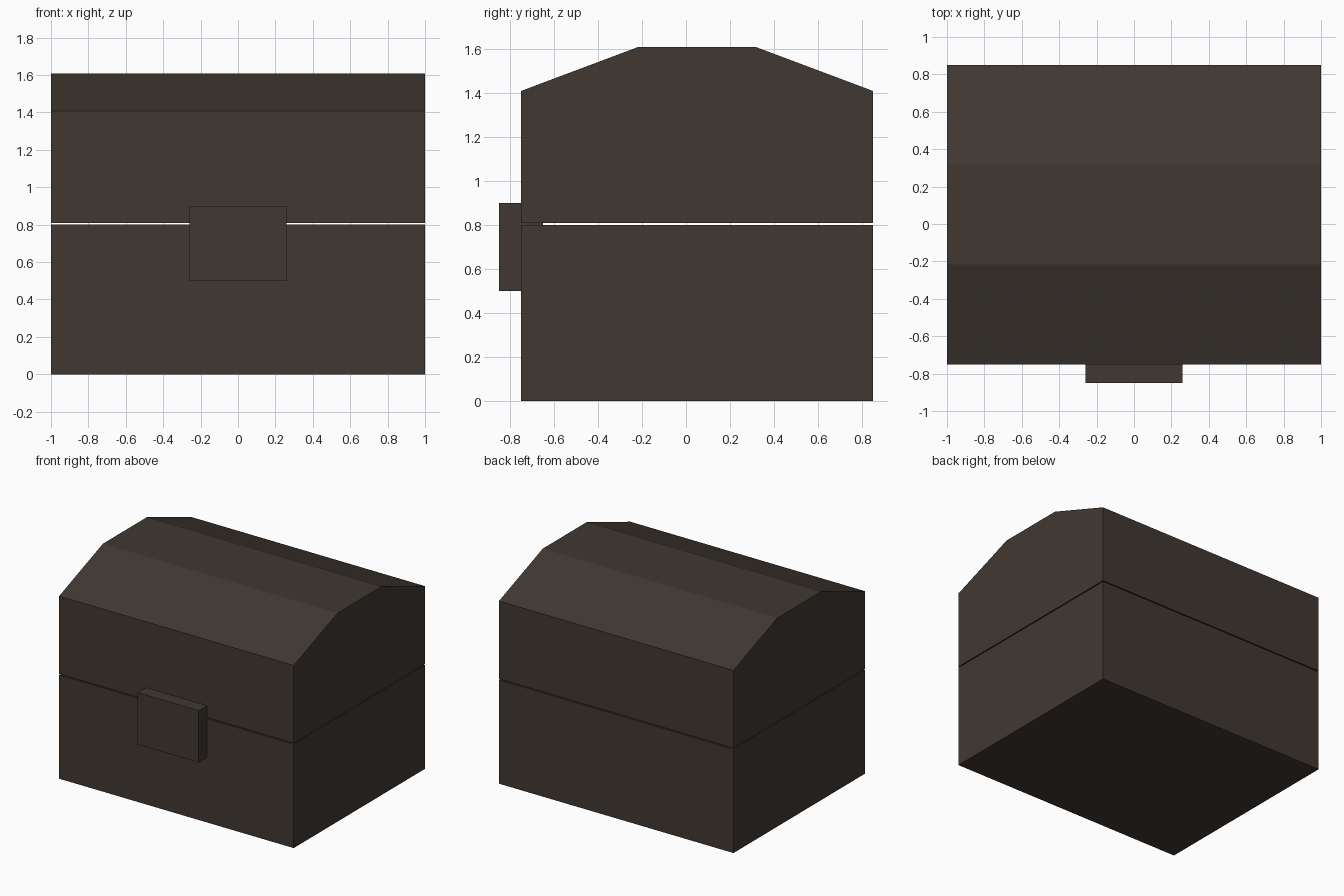
import bpy

if "Cube" in bpy.data.objects:
    bpy.data.objects.remove(bpy.data.objects["Cube"])

# Single dark wood colour
wood = bpy.data.materials.new("dark_brown_wood")
wood.diffuse_color = (0.052, 0.040, 0.031, 1)
wood.use_nodes = True
wood.node_tree.nodes["Principled BSDF"].inputs["Base Color"].default_value = wood.diffuse_color


def extrude_profile(name, profile, x0, x1):
    """Solid made by sweeping a (y, z) profile along x."""
    n = len(profile)
    verts = [(x, y, z) for x in (x0, x1) for y, z in profile]
    faces = [tuple(reversed(range(n))), tuple(range(n, 2 * n))]
    faces += [(i, (i + 1) % n, n + (i + 1) % n, n + i) for i in range(n)]
    mesh = bpy.data.meshes.new(name)
    mesh.from_pydata(verts, [], faces)
    mesh.materials.append(wood)
    obj = bpy.data.objects.new(name, mesh)
    bpy.context.collection.objects.link(obj)
    return obj


def rect(y0, y1, z0, z1):
    return [(y0, z0), (y1, z0), (y1, z1), (y0, z1)]


# Chest base
extrude_profile("chest_base", rect(-0.75, 0.85, 0, 0.80), -1, 1)

# Lid with faceted top, a thin gap above the base
extrude_profile("chest_lid", [(-0.75, 0.808), (0.85, 0.808), (0.85, 1.408),
                              (0.317, 1.608), (-0.217, 1.608), (-0.75, 1.408)], -1, 1)

# Front latch, sunk into the body and bridging the gap
extrude_profile("front_latch", rect(-0.85, -0.65, 0.50, 0.90), -0.26, 0.26)
